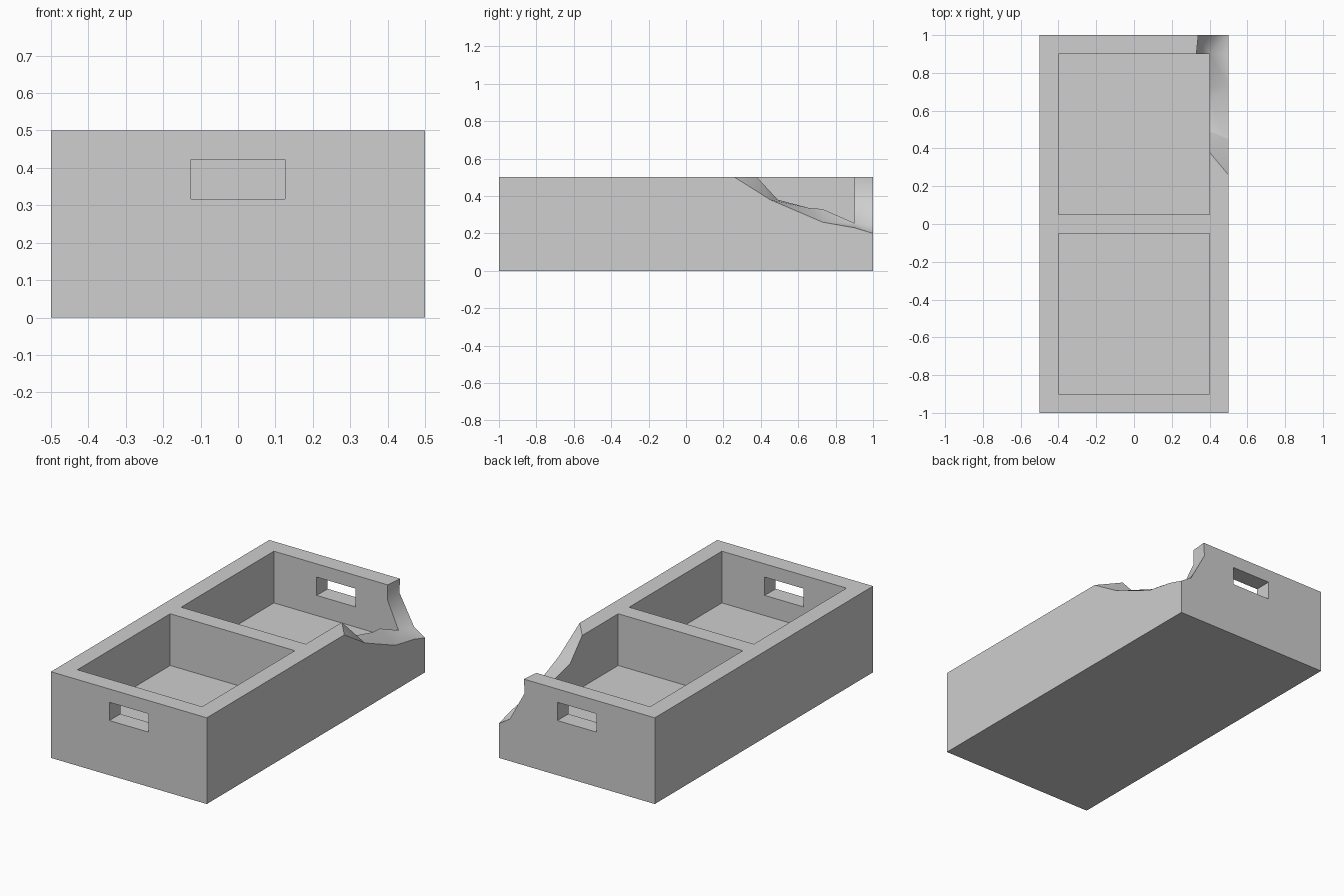
import bpy
import bmesh
import math

cube = bpy.data.objects.get("Cube")
if cube:
    bpy.data.objects.remove(cube, do_unlink=True)

stone = bpy.data.materials.new("light_grey_stone")
stone.use_nodes = True
GREY = (0.62, 0.62, 0.62, 1)
stone.diffuse_color = GREY
stone.node_tree.nodes["Principled BSDF"].inputs["Base Color"].default_value = GREY

# Main sizes
X, Y, TOP = 0.5, 1.0, 0.5          # outer half sizes and height
IX, IY = 0.4, 0.9                  # inner wall faces
DIV, FLOOR = 0.05, 0.2             # half divider thickness, pocket floor

# Broken edge, running from the side wall round the corner to the back wall
inner = [(IX, .38, TOP), (IX, .49, .38), (IX, .66, .335), (IX, .73, .33),
         (IX, IY, .255), (.33, IY, .41), (.33, IY, TOP)]
outer = [(X, .26, TOP), (X, .45, .38), (X, .73, .26), (X, .9, .23),
         (X, Y, .2), (.43, Y, .245), (.335, Y, .42), (.34, Y, TOP)]
CORNER = 4
pairs = [(0, 0), (1, 1), (2, 2), (3, 2), (4, 3), (4, 4), (4, 5), (5, 6), (6, 7)]

bm = bmesh.new()
verts = {}


def face(points):
    """Add a polygon, sharing corners with its neighbours."""
    ring = []
    for p in points:
        v = verts.get(p) or verts.setdefault(p, bm.verts.new(p))
        if v not in ring:
            ring.append(v)
    return bm.faces.new(ring)


def ring(x, y0, y1, z):
    return [(-x, y0, z), (x, y0, z), (x, y1, z), (-x, y1, z)]


# Outer shell
b = ring(X, -Y, Y, 0)
t = ring(X, -Y, Y, TOP)
face(b)
face([b[0], b[1], t[1], t[0]])
face([b[3], b[0], t[0], t[3]])
face([b[1], b[2]] + outer[CORNER::-1] + [t[1]])
face([b[2], b[3], t[3]] + outer[:CORNER - 1:-1])

# Rear pocket
f = ring(IX, DIV, IY, FLOOR)
r = ring(IX, DIV, IY, TOP)
face(f)
face([f[0], f[1], r[1], r[0]])
face([f[3], f[0], r[0], r[3]])
face([f[1], f[2]] + inner[CORNER::-1] + [r[1]])
face([f[2], f[3], r[3]] + inner[:CORNER - 1:-1])

# Rim, open where the corner has broken away
face([t[0], t[1], outer[0], inner[0], r[1], r[0], r[3], inner[-1], outer[-1], t[3]])

# Fracture surface
fracture = [face([inner[i], outer[o], outer[o2], inner[i2]])
            for (i, o), (i2, o2) in zip(pairs, pairs[1:])]
bmesh.ops.triangulate(bm, faces=fracture)
bmesh.ops.recalc_face_normals(bm, faces=bm.faces)

mesh = bpy.data.meshes.new("broken_trough")
bm.to_mesh(mesh)
bm.free()
mesh.materials.append(stone)
trough = bpy.data.objects.new("broken_trough", mesh)
bpy.context.collection.objects.link(trough)


def cut(name, x, y0, y1, z0, z1):
    """Cut a box-shaped opening out of the trough."""
    bpy.ops.mesh.primitive_cube_add(size=1, location=(0, (y0 + y1) / 2, (z0 + z1) / 2))
    box = bpy.context.object
    box.name = name
    box.scale = (2 * x, y1 - y0, z1 - z0)
    box.hide_render = True
    box.data.materials.append(stone)
    mod = trough.modifiers.new(name, "BOOLEAN")
    mod.operation = "DIFFERENCE"
    mod.solver = "EXACT"
    mod.object = box
    bpy.context.view_layer.objects.active = trough
    bpy.ops.object.modifier_apply(modifier=name)
    bpy.data.objects.remove(box, do_unlink=True)


# Front pocket and the two hand holes
cut("front_pocket", IX, -IY, -DIV, FLOOR, TOP + 0.2)
for side, name in ((-1, "front_hand_hole"), (1, "back_hand_hole")):
    middle = side * (Y + IY) / 2
    cut(name, 0.125, middle - 0.1, middle + 0.1, 0.317, 0.423)

bpy.ops.object.select_all(action="DESELECT")
trough.select_set(True)
bpy.context.view_layer.objects.active = trough
bpy.ops.object.shade_smooth_by_angle(angle=math.radians(30))
